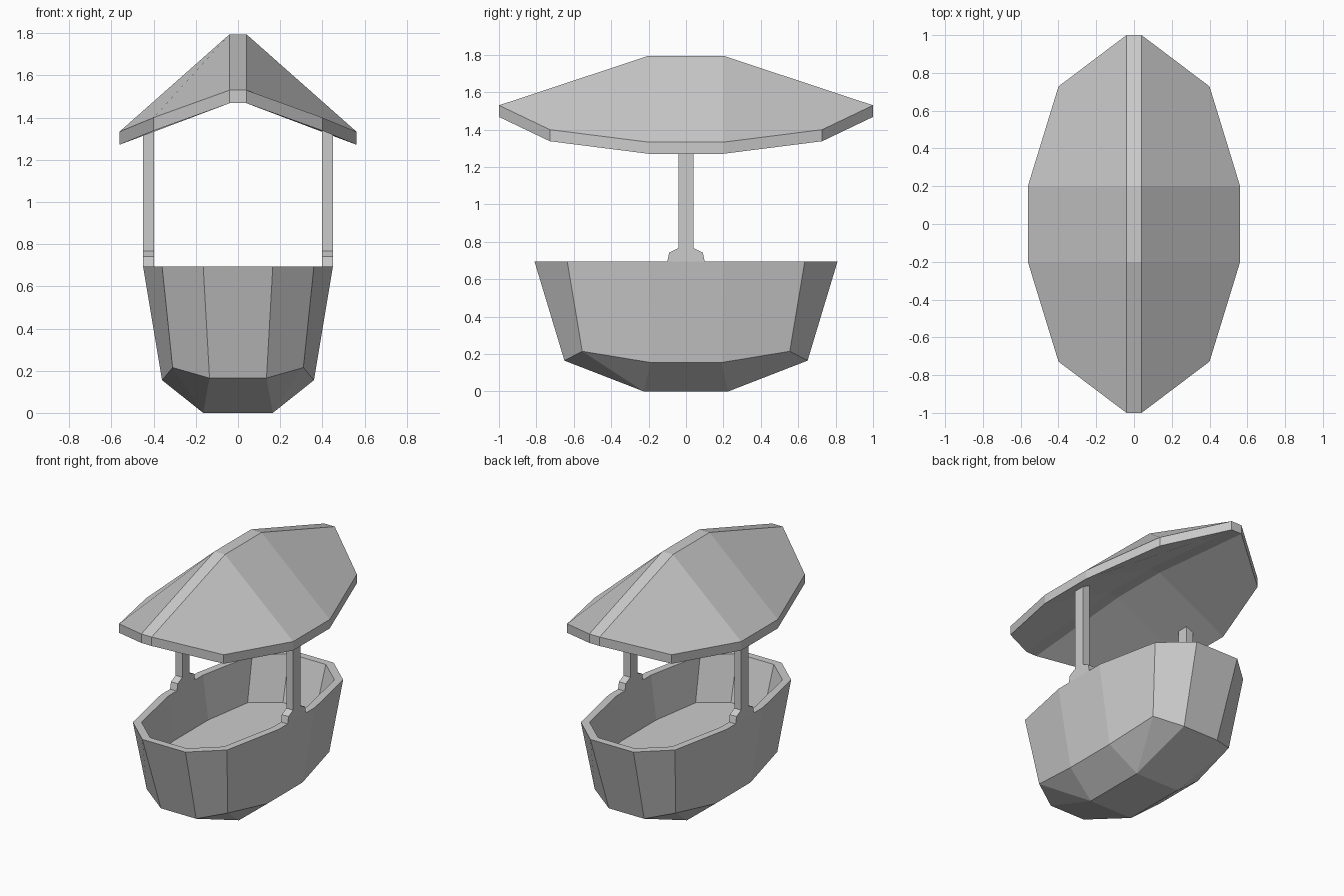
import bpy
import bmesh

cube = bpy.data.objects.get("Cube")
if cube:
    bpy.data.objects.remove(cube, do_unlink=True)

grey = bpy.data.materials.new("plain_grey")
grey.use_nodes = True
grey.diffuse_color = (0.6, 0.6, 0.6, 1)
grey.node_tree.nodes["Principled BSDF"].inputs["Base Color"].default_value = (0.6, 0.6, 0.6, 1)


def mirrored_ring(quarter):
    """Turn a quarter outline into a full ring, mirrored in x and y."""
    half = quarter + [(-x, y, z) for x, y, z in reversed(quarter)]
    return half + [(x, -y, z) for x, y, z in reversed(half)]


def lofted_object(name, rings):
    """Join successive rings with faces and cap both ends; equal points are shared."""
    bm = bmesh.new()
    shared = {}

    def add_face(points):
        verts = []
        for p in points:
            if p not in shared:
                shared[p] = bm.verts.new(p)
            if shared[p] not in verts:
                verts.append(shared[p])
        if len(verts) > 2:
            bm.faces.new(verts)

    for lower, upper in zip(rings, rings[1:]):
        for i in range(len(lower)):
            j = (i + 1) % len(lower)
            add_face([lower[i], lower[j], upper[j], upper[i]])
    add_face(rings[0])
    add_face(rings[-1])
    bmesh.ops.recalc_face_normals(bm, faces=bm.faces)
    mesh = bpy.data.meshes.new(name)
    bm.to_mesh(mesh)
    bm.free()
    mesh.materials.append(grey)
    obj = bpy.data.objects.new(name, mesh)
    bpy.context.collection.objects.link(obj)
    return obj


# Hollow cabin: keel, chine, outer rim, inner rim, floor
cabin_quarters = [
    [(0.165, 0.225, 0)] * 3,
    [(0.36, 0.19, 0.155), (0.31, 0.555, 0.215), (0.135, 0.65, 0.165)],
    [(0.45, 0.2, 0.695), (0.36, 0.635, 0.695), (0.165, 0.81, 0.695)],
    [(0.4, 0.19, 0.695), (0.315, 0.605, 0.695), (0.14, 0.76, 0.695)],
    [(0.36, 0.19, 0.395), (0.305, 0.54, 0.395), (0.125, 0.67, 0.395)],
]
lofted_object("cabin", [mirrored_ring(q) for q in cabin_quarters])

# Faceted roof: each sheet has a ridge strip running down to the eaves at both ends
eaves = [(0.562, 0.2, 1.333), (0.4, 0.728, 1.4), (0.04, 1, 1.53)]
lower_eaves = [(x, y, z - 0.062) for x, y, z in eaves]
ridge = (0.04, 0.2, 1.795)
lower_ridge = (0.04, 0.2, 1.54)
roof_quarters = [
    [ridge] * 3,
    [ridge, eaves[2], eaves[2]],
    eaves,
    lower_eaves,
    [lower_ridge, lower_eaves[2], lower_eaves[2]],
    [lower_ridge] * 3,
]
lofted_object("roof", [mirrored_ring(q) for q in roof_quarters])

# Roof posts with flared feet
half_profile = [(0.1, 0.695), (0.09, 0.742), (0.04, 0.767), (0.04, 1.4)]
profile = half_profile + [(-y, z) for y, z in reversed(half_profile)]
for name, side in (("left_post", 1), ("right_post", -1)):
    lofted_object(name, [[(side * x, y, z) for y, z in profile] for x in (0.398, 0.45)])
